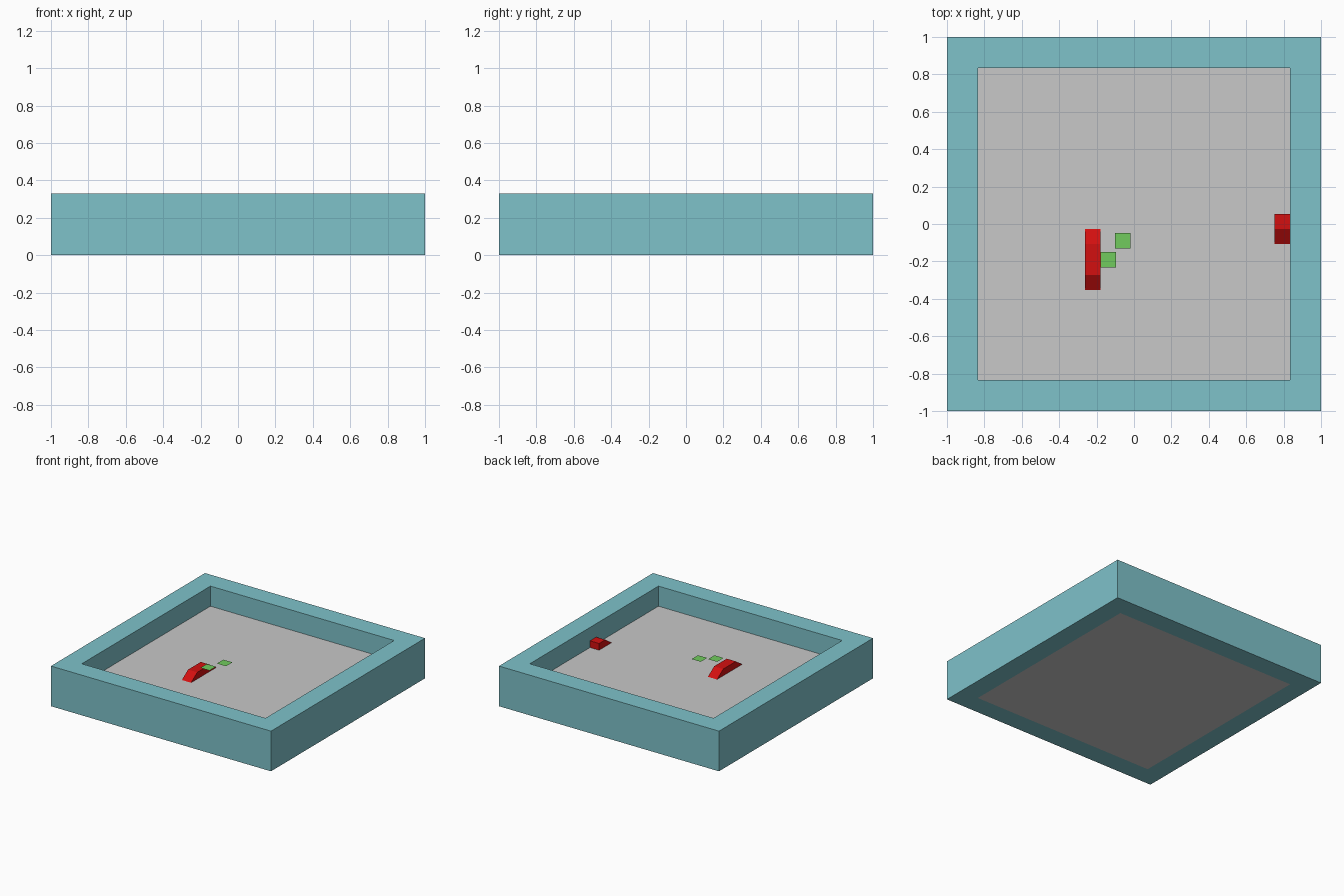
import bpy, bmesh

if "Cube" in bpy.data.objects:
    bpy.data.objects.remove(bpy.data.objects["Cube"])

OUT, IN = 1.0, 0.835        # half sizes of the rim
RIM_Z, FLOOR_Z = 0.33, 0.165
CELL, BUMP = 0.083, 0.055   # ramp module and ramp height


def material(name, rgb):
    m = bpy.data.materials.new(name)
    m.diffuse_color = (*rgb, 1)
    m.use_nodes = True
    m.node_tree.nodes["Principled BSDF"].inputs["Base Color"].default_value = m.diffuse_color
    return m


teal = material("teal", (0.21, 0.54, 0.59))
grey = material("light grey", (0.58, 0.58, 0.58))
red = material("red", (0.65, 0.005, 0.005))
green = material("green", (0.165, 0.60, 0.11))


def finish(name, bm, mat):
    bmesh.ops.recalc_face_normals(bm, faces=bm.faces)
    mesh = bpy.data.meshes.new(name)
    bm.to_mesh(mesh)
    bm.free()
    mesh.materials.append(mat)
    obj = bpy.data.objects.new(name, mesh)
    bpy.context.collection.objects.link(obj)
    return obj


def square(bm, half, z):
    return [bm.verts.new((sx * half, sy * half, z))
            for sx, sy in ((-1, -1), (1, -1), (1, 1), (-1, 1))]


def prism(name, x0, x1, profile, mat):
    """Extrude a y-z profile along x."""
    bm = bmesh.new()
    face = bm.faces.new([bm.verts.new((x0, y, z)) for y, z in profile])
    ext = bmesh.ops.extrude_face_region(bm, geom=[face])
    moved = [v for v in ext["geom"] if isinstance(v, bmesh.types.BMVert)]
    bmesh.ops.translate(bm, verts=moved, vec=(x1 - x0, 0, 0))
    return finish(name, bm, mat)


# Square rim: four rings of corners bridged into a closed frame
bm = bmesh.new()
rings = [square(bm, h, z) for h, z in
         ((OUT, 0), (OUT, RIM_Z), (IN, RIM_Z), (IN, 0))]
for r in range(4):
    a, b = rings[r], rings[(r + 1) % 4]
    for i in range(4):
        j = (i + 1) % 4
        bm.faces.new((a[i], a[j], b[j], b[i]))
finish("rim", bm, teal)

# Floor slab filling the rim
prism("floor", -IN, IN, [(-IN, 0), (IN, 0), (IN, FLOOR_Z), (-IN, FLOOR_Z)], grey)

# Long ramp sloped at both ends
top = FLOOR_Z + BUMP
prism("double_ramp", -0.263, -0.18,
      [(-0.353, FLOOR_Z), (-0.027, FLOOR_Z), (-0.108, top), (-0.272, top)], red)

# Short ramp against the right wall, sloped at the front only
prism("wall_ramp", IN - CELL, IN,
      [(-0.108, FLOOR_Z), (0.054, FLOOR_Z), (0.054, top), (-0.027, top)], red)

# Floating square plates
for name, x, y, z in (("low_plate", -0.138, -0.19, 0.241),
                      ("high_plate", -0.059, -0.089, 0.259)):
    bm = bmesh.new()
    bm.faces.new(square(bm, CELL / 2, 0))
    plate = finish(name, bm, green)
    plate.location = (x, y, z)
